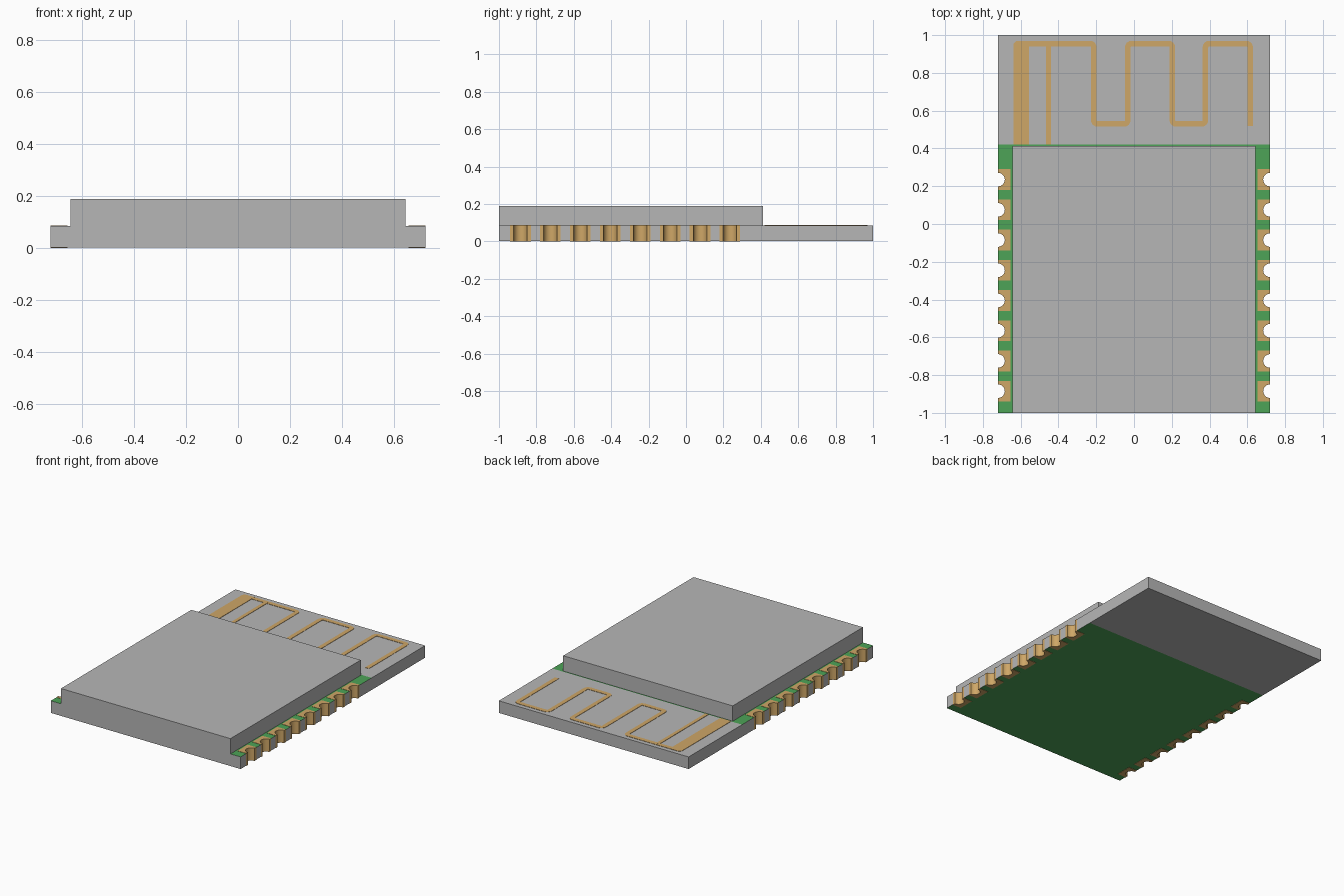
import bpy, bmesh, math
from mathutils import Vector

if "Cube" in bpy.data.objects:
    bpy.data.objects.remove(bpy.data.objects["Cube"])

W, SPLIT = 0.72, 0.42          # board half width, front edge of antenna area
Z0, Z1, TOP = 0.002, 0.085, 0.19
R, PAD = 0.036, 0.055          # notch radius, pad half length
CENTRES = [-0.885 + 0.16 * i for i in range(8)]


def material(name, rgb):
    m = bpy.data.materials.new(name)
    m.diffuse_color = (*rgb, 1)
    m.use_nodes = True
    m.node_tree.nodes["Principled BSDF"].inputs["Base Color"].default_value = m.diffuse_color
    return m


GREY = material("grey", (0.47, 0.47, 0.47))
GREEN = material("green mask", (0.075, 0.37, 0.095))
GOLD = material("gold copper", (0.62, 0.385, 0.135))


def prism(bm, pts, z0, z1, skip=lambda a, b: False):
    """Closed prism over a counter-clockwise outline."""
    lo = [bm.verts.new((x, y, z0)) for x, y in pts]
    hi = [bm.verts.new((x, y, z1)) for x, y in pts]
    bm.faces.new(lo[::-1])
    bm.faces.new(hi)
    for i in range(len(pts)):
        j = (i + 1) % len(pts)
        if not skip(pts[i], pts[j]):
            bm.faces.new((lo[i], lo[j], hi[j], hi[i]))


def finish(bm, name, mats, smooth=False):
    bmesh.ops.remove_doubles(bm, verts=bm.verts, dist=1e-5)
    bm.normal_update()
    me = bpy.data.meshes.new(name)
    bm.to_mesh(me)
    bm.free()
    for m in mats:
        me.materials.append(m)
    ob = bpy.data.objects.new(name, me)
    bpy.context.collection.objects.link(ob)
    if smooth:
        bpy.ops.object.select_all(action='DESELECT')
        ob.select_set(True)
        bpy.context.view_layer.objects.active = ob
        bpy.ops.object.shade_smooth_by_angle(angle=math.radians(30))
    return ob


def rect(x0, x1, y0, y1):
    return [(x0, y0), (x1, y0), (x1, y1), (x0, y1)]


def notch(c, steps=12):
    """Right edge of one pad, bottom to top, with its half-round notch."""
    arc = [math.pi * i / steps for i in range(steps + 1)]
    return ([(W, c - PAD)] + [(W - R * math.sin(a), c - R * math.cos(a)) for a in arc]
            + [(W, c + PAD)])


def flip(pts):
    return [(-x, y) for x, y in reversed(pts)]


# Circuit board: notched main area plus bare antenna area
bm = bmesh.new()
right = [(W, -1)] + [p for c in CENTRES for p in notch(c)] + [(W, SPLIT)]
inner = lambda a, b: a[1] == SPLIT and b[1] == SPLIT
prism(bm, right + flip(right), Z0, Z1, inner)
prism(bm, rect(-W, W, SPLIT, 1), Z0, Z1, inner)
bm.normal_update()
for f in bm.faces:
    c = f.calc_center_median()
    if abs(f.normal.z) > 0.5:
        f.material_index = 1 if c.y < SPLIT else 0
    elif abs(c.x) > 0.6 and any(abs(c.y - p) < PAD for p in CENTRES):
        f.material_index = 2
finish(bm, "circuit_board", [GREY, GREEN, GOLD], True)

# Solder pads on both faces of the board
bm = bmesh.new()
for c in CENTRES:
    pad = notch(c) + [(0.655, c + PAD), (0.655, c - PAD)]
    for outline in (pad, flip(pad)):
        prism(bm, outline, Z1 - 0.001, Z1 + 0.002)
        prism(bm, outline, 0, Z0 + 0.001)
finish(bm, "solder_pads", [GOLD])

# Shield can
bm = bmesh.new()
prism(bm, rect(-0.643, 0.643, -1, 0.412), Z1, TOP)
finish(bm, "shield_can", [GREY])


# Antenna trace
def rounded(path, r=0.022, steps=4):
    out = [path[0]]
    for a, b, c in zip(path, path[1:], path[2:]):
        p, q = b + (a - b).normalized() * r, b + (c - b).normalized() * r
        for i in range(steps + 1):
            t = i / steps
            out.append(p * (1 - t) ** 2 + b * 2 * t * (1 - t) + q * t * t)
    return out + [path[-1]]


def ribbon(bm, path, width, z0, z1):
    left, rite = [], []
    for i, p in enumerate(path):
        d = path[min(i + 1, len(path) - 1)] - path[max(i - 1, 0)]
        n = Vector((-d.y, d.x)).normalized() * width / 2
        left.append(tuple(p + n))
        rite.append(tuple(p - n))
    prism(bm, rite + left[::-1], z0, z1)


HI, LO = 0.955, 0.53
path = [Vector((-0.6, HI))]
for i, x in enumerate((-0.213, -0.033, 0.203, 0.378, 0.615)):
    path += [Vector((x, HI if i % 2 == 0 else LO)), Vector((x, LO if i % 2 == 0 else HI))]
path[-1].y = 0.52
za, zb = Z1 - 0.001, Z1 + 0.002
bm = bmesh.new()
ribbon(bm, rounded(path), 0.03, za, zb)
prism(bm, [(-0.637, SPLIT), (-0.555, SPLIT), (-0.555, 0.97), (-0.622, 0.97), (-0.637, 0.955)],
      za, zb + 0.0003)
prism(bm, rect(-0.465, -0.44, SPLIT, HI), za, zb + 0.0003)
finish(bm, "antenna_trace", [GOLD])
